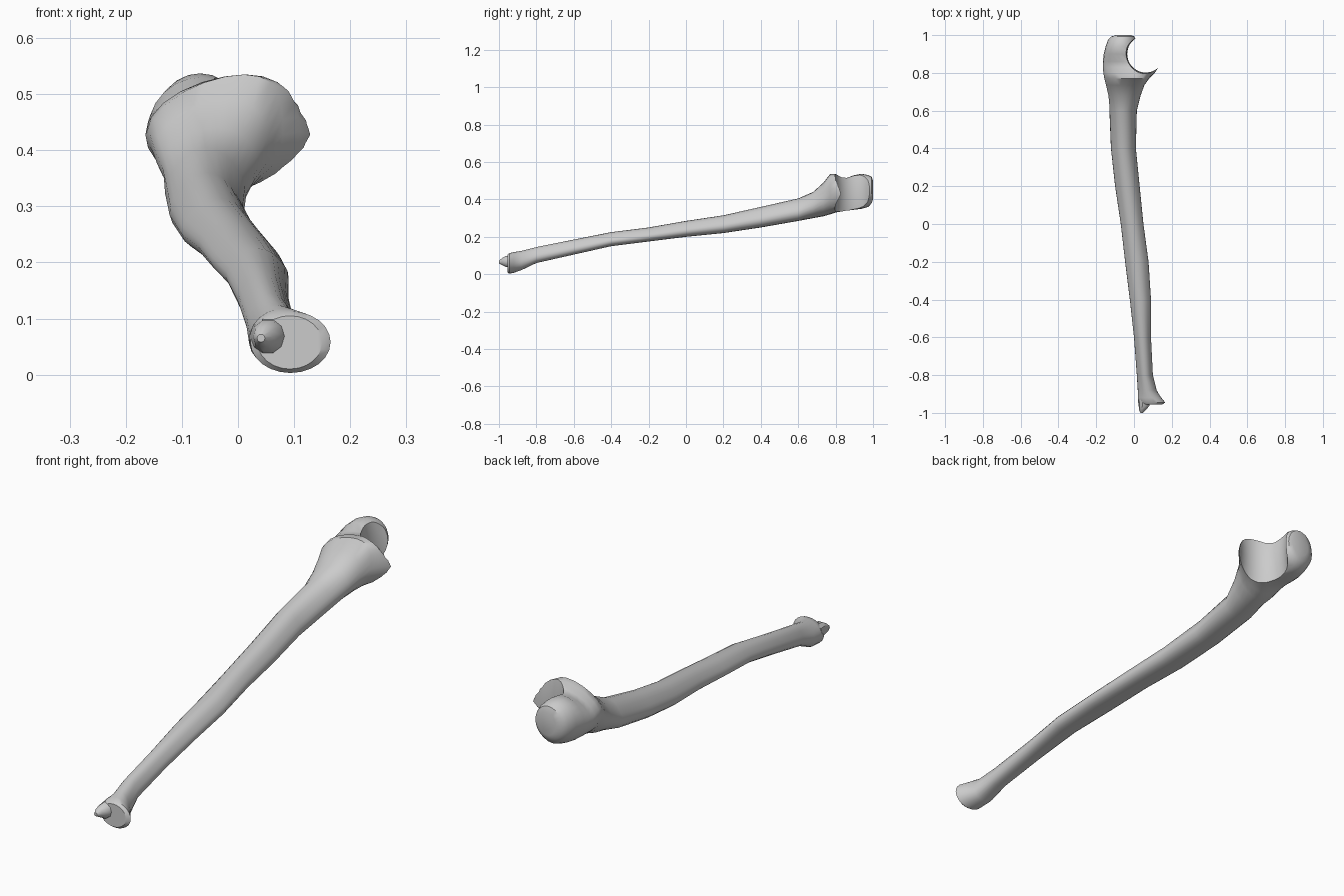
import bpy, bmesh, math

if "Cube" in bpy.data.objects:
    bpy.data.objects.remove(bpy.data.objects["Cube"])

bone_mat = bpy.data.materials.new("bone_grey")
bone_mat.use_nodes = True
bone_colour = (0.6, 0.6, 0.6, 1)
bone_mat.diffuse_color = bone_colour
bone_mat.node_tree.nodes["Principled BSDF"].inputs["Base Color"].default_value = bone_colour


def loft(name, rings):
    """Skin a list of equal-length point rings and cap both ends."""
    bm = bmesh.new()
    loops = [[bm.verts.new(p) for p in ring] for ring in rings]
    for a, b in zip(loops, loops[1:]):
        for i in range(len(a)):
            j = (i + 1) % len(a)
            bm.faces.new((a[i], a[j], b[j], b[i]))
    bm.faces.new(loops[0])
    bm.faces.new(loops[-1])
    bmesh.ops.recalc_face_normals(bm, faces=bm.faces)
    mesh = bpy.data.meshes.new(name)
    bm.to_mesh(mesh)
    bm.free()
    obj = bpy.data.objects.new(name, mesh)
    bpy.context.collection.objects.link(obj)
    mesh.materials.append(bone_mat)
    return obj


def section(y, x0, x1, z0, z1, ridge=0.0, skew=0.0, count=24):
    """Three-ridged oval fitted to a box; skew slides its crown sideways."""
    pts = []
    for i in range(count):
        t = math.tau * i / count
        r = 1 + ridge * math.cos(3 * (t - math.pi / 2))
        pts.append((r * math.cos(t), r * math.sin(t)))
    us, vs = zip(*pts)

    def fit(v, values, lo, hi):
        return lo + (hi - lo) * (v - min(values)) / (max(values) - min(values))

    return [(fit(u, us, x0, x1) + skew * max(v, 0) ** 2, y, fit(v, vs, z0, z1))
            for u, v in pts]


def smooth(obj, angle):
    bpy.ops.object.select_all(action='DESELECT')
    obj.select_set(True)
    bpy.context.view_layer.objects.active = obj
    bpy.ops.object.shade_smooth_by_angle(angle=math.radians(angle))


# Shaft from the flat distal head to the hooked proximal end: y, x0, x1, z0, z1
shaft = [
    (-.955, .035, .15, .01, .105), (-.945, .022, .165, .003, .113),
    (-.92, .02, .145, .008, .118), (-.88, .02, .12, .022, .125),
    (-.8, .015, .1, .06, .145), (-.6, 0, .09, .105, .185),
    (-.4, -.022, .09, .15, .225), (-.2, -.047, .077, .175, .25),
    (0, -.07, .05, .2, .285), (.2, -.1, .03, .22, .315),
    (.4, -.122, .01, .25, .36), (.6, -.13, .015, .285, .405),
]
# Flared end, with the crown pushed toward the lip
flare = [
    (.68, -.135, .035, .3, .44, .01), (.735, -.148, .055, .31, .49, .03),
    (.77, -.157, .08, .32, .535, .05), (.8, -.162, .11, .33, .535, .04),
    (.83, -.165, .13, .335, .52, .02), (.86, -.165, .1, .34, .515, 0),
    (.9, -.16, .03, .345, .53, 0), (.94, -.15, .015, .35, .537, 0),
    (.975, -.138, .01, .36, .53, 0), (.993, -.12, .002, .38, .52, 0),
    (1, -.095, -.015, .4, .5, 0),
]
rings = [section(*s, ridge=.09 if -.9 < s[0] else 0) for s in shaft]
rings += [section(*s[:5], skew=s[5]) for s in flare]
bone = loft("bone_body", rings)

# Pulley-shaped cutter for the joint notch, narrowest at mid height
cutter_rings = []
for k in range(9):
    h = k / 4 - 1
    radius = .098 + .02 * h * h
    cutter_rings.append([(.062 + radius * math.cos(math.tau * i / 40),
                          .9 + radius * math.sin(math.tau * i / 40),
                          .44 + .16 * h) for i in range(40)])
cutter = loft("notch_cutter", cutter_rings)
smooth(cutter, 40)
cutter.hide_render = True
cutter.hide_viewport = True

notch = bone.modifiers.new("joint_notch", 'BOOLEAN')
notch.operation = 'DIFFERENCE'
notch.solver = 'EXACT'
notch.object = cutter
bpy.context.view_layer.update()
baked = bpy.data.meshes.new_from_object(
    bone.evaluated_get(bpy.context.evaluated_depsgraph_get()))
bone.modifiers.clear()
bone.data = baked
bpy.data.objects.remove(cutter)
smooth(bone, 35)

# Small pointed knob on the distal head
knob = loft("styloid_knob", [
    section(-.93, .02, .09, .035, .1, count=10),
    section(-.965, .025, .08, .04, .097, count=10),
    section(-.985, .027, .062, .05, .085, count=10),
    section(-1, .034, .048, .058, .072, count=10)])
smooth(knob, 35)
